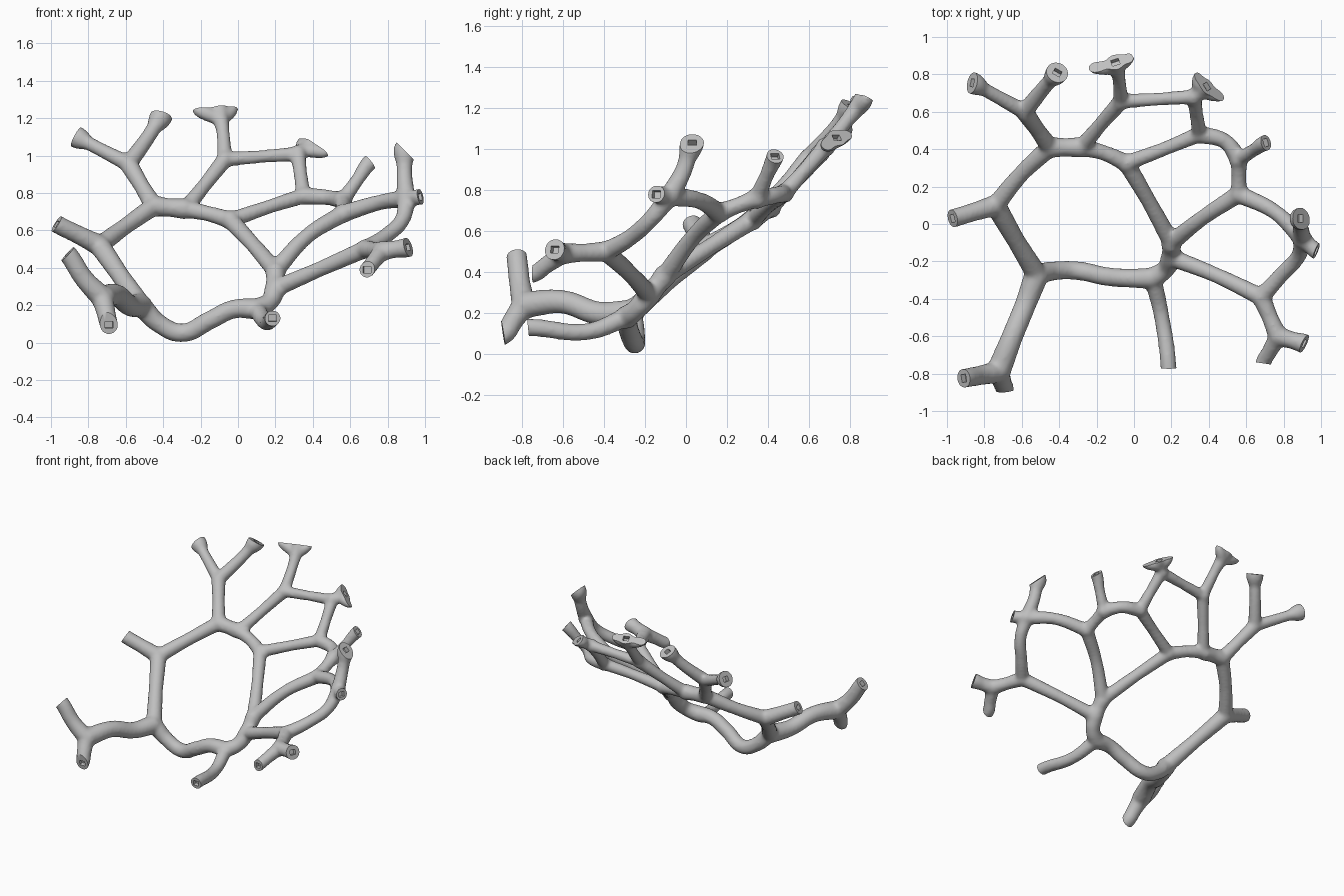
import bpy
import bmesh
from mathutils import Vector, Matrix

cube = bpy.data.objects.get("Cube")
if cube:
    bpy.data.objects.remove(cube, do_unlink=True)

grey = bpy.data.materials.new("mid_grey")
grey.use_nodes = True
GREY = (0.52, 0.52, 0.52, 1)
grey.diffuse_color = GREY
grey.node_tree.nodes["Principled BSDF"].inputs["Base Color"].default_value = GREY

# Junctions of the branching frame
J = {
    "crown": (-.45, .41, .73), "crown_in": (-.28, .41, .715), "centre": (-.04, .325, .655),
    "hub": (.2, -.1, .385), "hub_low": (.2, -.18, .29), "front_mid": (.1, -.29, .18),
    "front_right": (-.52, -.27, .2), "right": (-.74, .1, .52), "foot": (-.725, -.79, .24),
    "left_front": (.68, -.39, .5), "left_fork": (.77, -.6, .49), "left": (.9, -.08, .77),
    "left_in": (.56, .16, .69), "left_back": (.56, .345, .76), "back_low": (.35, .48, .785),
    "back_left": (.32, .68, 1.01), "back": (-.07, .655, .98), "back_right": (-.585, .6, .955),
}

# Struts between junctions: start, points between, end, radius
STRUTS = [
    ("crown", [], "crown_in", .05),
    ("crown_in", [(-.16, .38, .69)], "centre", .042),
    ("centre", [(.08, .12, .525)], "hub", .042),
    ("hub", [], "hub_low", .05),
    ("hub_low", [(.17, -.24, .22)], "front_mid", .05),
    ("front_mid", [(-.02, -.29, .18), (-.15, -.28, .12), (-.3, -.25, .052), (-.42, -.25, .1)],
     "front_right", .051),
    ("front_right", [(-.63, -.09, .36)], "right", .05),
    ("right", [(-.605, .265, .62)], "crown", .045),
    ("front_right", [(-.58, -.43, .2), (-.65, -.6, .255)], "foot", .058),
    ("hub_low", [(.43, -.27, .39)], "left_front", .042),
    ("left_front", [], "left_fork", .045),
    ("left_front", [(.79, -.27, .57), (.88, -.17, .66)], "left", .042),
    ("left", [(.76, .06, .75)], "left_in", .042),
    ("left_in", [(.37, .035, .57)], "hub", .042),
    ("left_in", [], "left_back", .04),
    ("left_back", [(.49, .44, .775)], "back_low", .042),
    ("back_low", [(.17, .405, .728)], "centre", .038),
    ("back_low", [], "back_left", .037),
    ("back_left", [], "back", .035),
    ("back", [(-.18, .53, .84)], "crown_in", .039),
    ("crown", [], "back_right", .044),
]

# Open branch ends: start, points between, cap centre, cap normal, radius, cap radius
ENDS = [
    ("right", [], (-.97, .03, .635), (-.8, -.2, .5), .05, .05),
    ("foot", [(-.825, -.81, .345)], (-.91, -.825, .475), (-.7, -.1, .65), .053, .052),
    ("foot", [], (-.69, -.89, .095), (.05, -1, -.15), .052, .05),
    ("front_mid", [(.145, -.48, .11)], (.185, -.77, .13), (0, -1, -.1), .042, .044),
    ("left_fork", [], (.91, -.64, .51), (.85, -.4, .25), .047, .055),
    ("left_fork", [], (.69, -.745, .39), (-.15, -1, 0), .043, .043),
    ("left", [], (.975, -.145, .78), (.88, -.35, .2), .042, .045),
    ("left", [(.89, -.01, .9)], (.89, .03, 1.03), (.7, 0, .7), .043, .06),
    ("left_back", [], (.705, .435, .965), (.75, .2, .6), .036, .045),
    ("back_left", [], (.39, .735, 1.055), (.5, .3, .5), .038, .05),
    ("back", [(-.08, .77, 1.12)], (-.1, .865, 1.247), (-.15, .45, .85), .036, .048),
    ("back_right", [(-.48, .73, 1.1)], (-.41, .81, 1.21), (.25, .45, .85), .041, .062),
    ("back_right", [], (-.865, .755, 1.1), (-.85, .2, .45), .038, .06),
]

# Slanted tips that flare the two widest caps: root, tip, cap normal
FLARES = [
    ((-.09, .83, 1.19), (-.215, .837, 1.245), (-.15, .45, .85)),
    ((-.09, .84, 1.19), (-.03, .885, 1.247), (-.15, .45, .85)),
    ((.35, .71, 1.03), (.465, .685, 1.02), (.5, .3, .5)),
    ((.35, .71, 1.03), (.345, .785, 1.07), (.5, .3, .5)),
]

curve = bpy.data.curves.new("branching_frame", "CURVE")
curve.dimensions = "3D"
curve.bevel_depth = 1
curve.bevel_resolution = 4
curve.resolution_u = 8
curve.use_fill_caps = True


def tube(points, radii):
    spline = curve.splines.new("BEZIER")
    spline.bezier_points.add(len(points) - 1)
    for bp, co, r in zip(spline.bezier_points, points, radii):
        bp.co = co
        bp.radius = r
        bp.handle_left_type = bp.handle_right_type = "AUTO"


def trim_end(bm, cap, n, reach):
    """Cut one branch end flat and sink a small square socket into it."""
    faces = [f for f in bm.faces if (f.calc_center_median() - cap).length < reach]
    geom = {g for f in faces for g in (f, *f.edges, *f.verts)}
    cut = bmesh.ops.bisect_plane(bm, geom=list(geom), dist=.00001, plane_co=cap,
                                 plane_no=n, clear_outer=True)["geom_cut"]
    rim = [e for e in cut if isinstance(e, bmesh.types.BMEdge) and e.is_boundary]
    m = Matrix.Translation(cap) @ n.to_track_quat("Z", "Y").to_matrix().to_4x4()
    top, low = [[bm.verts.new(m @ Vector((x * .021, y * .018, z)))
                 for x, y in ((-1, -1), (1, -1), (1, 1), (-1, 1))] for z in (0, -.03)]
    square = [bm.edges.new((top[i - 1], top[i])) for i in range(4)]
    bmesh.ops.triangle_fill(bm, use_beauty=True, edges=rim + square, normal=n)
    for i in range(4):
        bm.faces.new((top[i - 1], top[i], low[i], low[i - 1]))
    bm.faces.new(low)


for a, between, b, r in STRUTS:
    pts = [Vector(J[a]), *map(Vector, between), Vector(J[b])]
    if not between:
        pts.insert(1, (pts[0] + pts[1]) / 2)
    tube(pts, [r * 1.15] + [r] * (len(pts) - 2) + [r * 1.15])

for a, between, cap, normal, r, cap_r in ENDS:
    n = Vector(normal).normalized()
    cap = Vector(cap)
    pts = [Vector(J[a]), *map(Vector, between)]
    if not between:
        pts.append(pts[0].lerp(cap, .55))
    radii = [r * 1.15] + [r] * (len(pts) - 1)
    # Bulbous ends stay slim up to a short neck
    if cap_r > r * 1.35:
        back = (pts[-1] - cap).normalized()
        pts += [cap + back * .085, cap + back * .03]
        radii += [r, cap_r * .97]
    tube(pts + [cap, cap + n * .06], radii + [cap_r, cap_r])

for root, tip, normal in FLARES:
    n = Vector(normal).normalized()
    root, tip = Vector(root), Vector(tip)
    tube([root, root.lerp(tip, .6), tip, tip + n * .02], [.035, .04, .032, .028])

# Turn the paths into a mesh and round the junctions
frame = bpy.data.objects.new("branching_frame", curve)
bpy.context.collection.objects.link(frame)
bpy.ops.object.select_all(action="DESELECT")
frame.select_set(True)
bpy.context.view_layer.objects.active = frame
bpy.ops.object.convert(target="MESH")
frame = bpy.context.view_layer.objects.active

bm = bmesh.new()
bm.from_mesh(frame.data)
bmesh.ops.remove_doubles(bm, verts=bm.verts, dist=.00001)
for name, co in J.items():
    bmesh.ops.create_icosphere(bm, subdivisions=2, matrix=Matrix.Translation(co),
                               radius=.05 if name.startswith("back") else .055)
bmesh.ops.recalc_face_normals(bm, faces=bm.faces)
bm.to_mesh(frame.data)
bm.free()

remesh = frame.modifiers.new("blend", "REMESH")
remesh.mode = "VOXEL"
remesh.voxel_size = .012
soft = frame.modifiers.new("soften", "SMOOTH")
soft.factor = .5
soft.iterations = 8
for name in ("blend", "soften"):
    bpy.ops.object.modifier_apply(modifier=name)

# Trim the branch ends
bm = bmesh.new()
bm.from_mesh(frame.data)
for a, between, cap, normal, r, cap_r in ENDS:
    trim_end(bm, Vector(cap), Vector(normal).normalized(),
             .21 if a in ("back", "back_left") else .13)
bmesh.ops.recalc_face_normals(bm, faces=bm.faces)
bm.to_mesh(frame.data)
bm.free()

# Colour, then shade smooth with crisp cap rims
frame.data.materials.clear()
frame.data.materials.append(grey)
bpy.ops.object.shade_smooth_by_angle(angle=.7)
